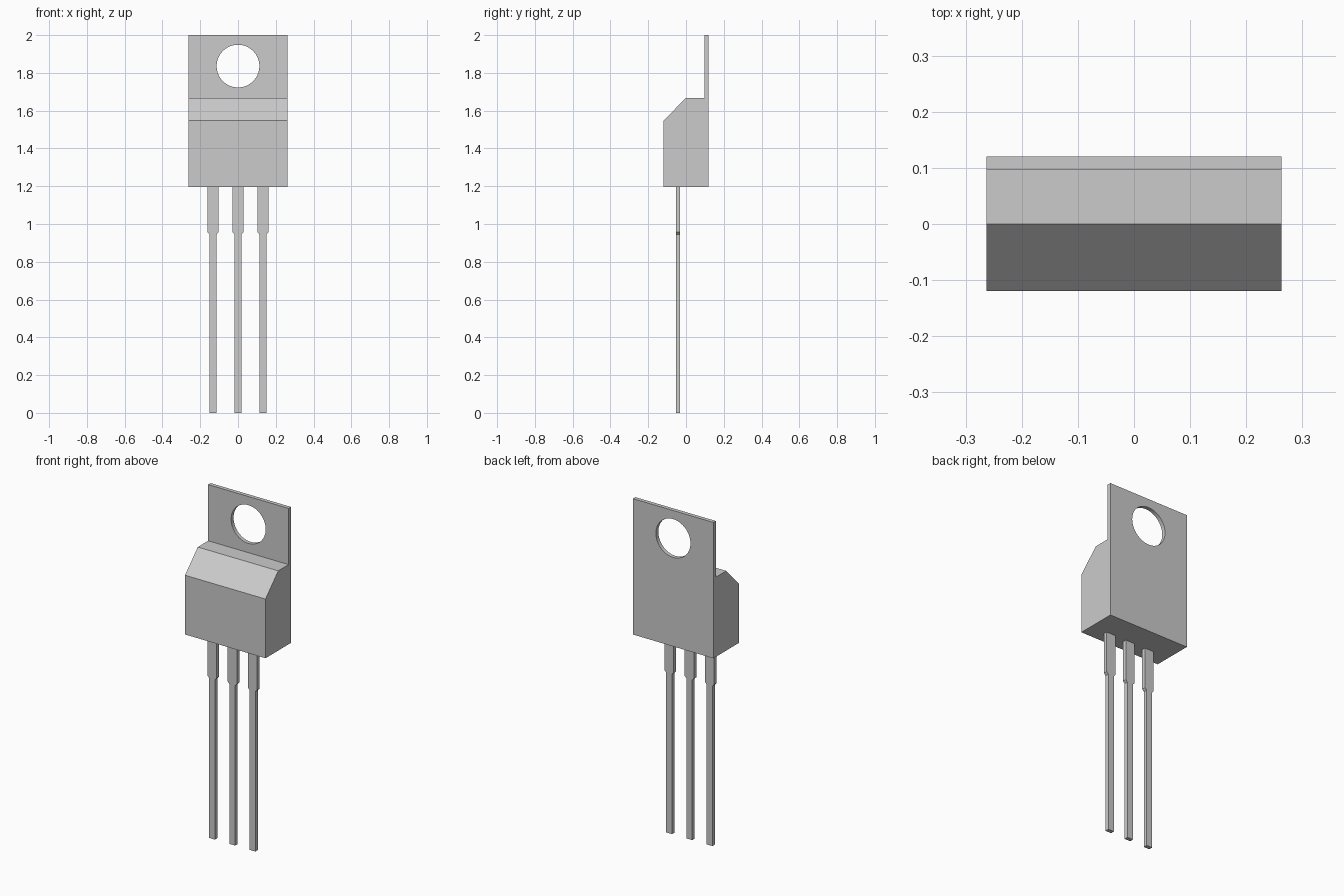
import bpy, math

if "Cube" in bpy.data.objects:
    bpy.data.objects.remove(bpy.data.objects["Cube"], do_unlink=True)

grey = bpy.data.materials.new("plain grey")
grey.use_nodes = True
grey.diffuse_color = (0.6, 0.6, 0.6, 1)
grey.node_tree.nodes["Principled BSDF"].inputs["Base Color"].default_value = (0.6, 0.6, 0.6, 1)


def prism(name, start, end):
    """Solid between two matching outlines."""
    n = len(start)
    faces = [list(range(n))[::-1], list(range(n, 2 * n))]
    faces += [[i, (i + 1) % n, (i + 1) % n + n, i + n] for i in range(n)]
    mesh = bpy.data.meshes.new(name)
    mesh.from_pydata(start + end, [], faces)
    mesh.materials.append(grey)
    obj = bpy.data.objects.new(name, mesh)
    bpy.context.collection.objects.link(obj)
    return obj


# Body and mounting tab: one side profile (y, z) extruded across x
HALF = 0.263
profile = [(-0.119, 1.197), (0.12, 1.197), (0.12, 2.0), (0.097, 2.0),
           (0.097, 1.668), (0.0, 1.668), (-0.119, 1.547)]
body = prism("body_with_tab", [(-HALF, y, z) for y, z in profile],
             [(HALF, y, z) for y, z in profile])

# Round mounting hole through the tab
bpy.ops.mesh.primitive_cylinder_add(vertices=64, radius=0.113, depth=0.2,
                                    location=(0, 0.11, 1.836),
                                    rotation=(math.pi / 2, 0, 0))
cutter = bpy.context.object
cutter.name = "hole_cutter"
cutter.data.materials.append(grey)
cutter.hide_render = True
cut = body.modifiers.new("mounting_hole", "BOOLEAN")
cut.operation = "DIFFERENCE"
cut.solver = "EXACT"
cut.object = cutter
bpy.ops.object.select_all(action="DESELECT")
body.select_set(True)
bpy.context.view_layer.objects.active = body
bpy.ops.object.modifier_apply(modifier=cut.name)
bpy.data.objects.remove(cutter, do_unlink=True)
bpy.ops.object.shade_smooth_by_angle(angle=math.radians(30))

# Three flat leads: wide shoulder, short taper, narrow leg
half_outline = [(0.019, 0.0), (0.019, 0.945), (0.03, 0.957), (0.03, 1.197)]
outline = half_outline + [(-x, z) for x, z in reversed(half_outline)]
for name, cx in (("right_lead", -0.132), ("middle_lead", 0), ("left_lead", 0.132)):
    # Outline runs counter-clockwise seen from the front, so start at the back
    prism(name, [(cx + x, -0.031, z) for x, z in outline],
          [(cx + x, -0.054, z) for x, z in outline])
